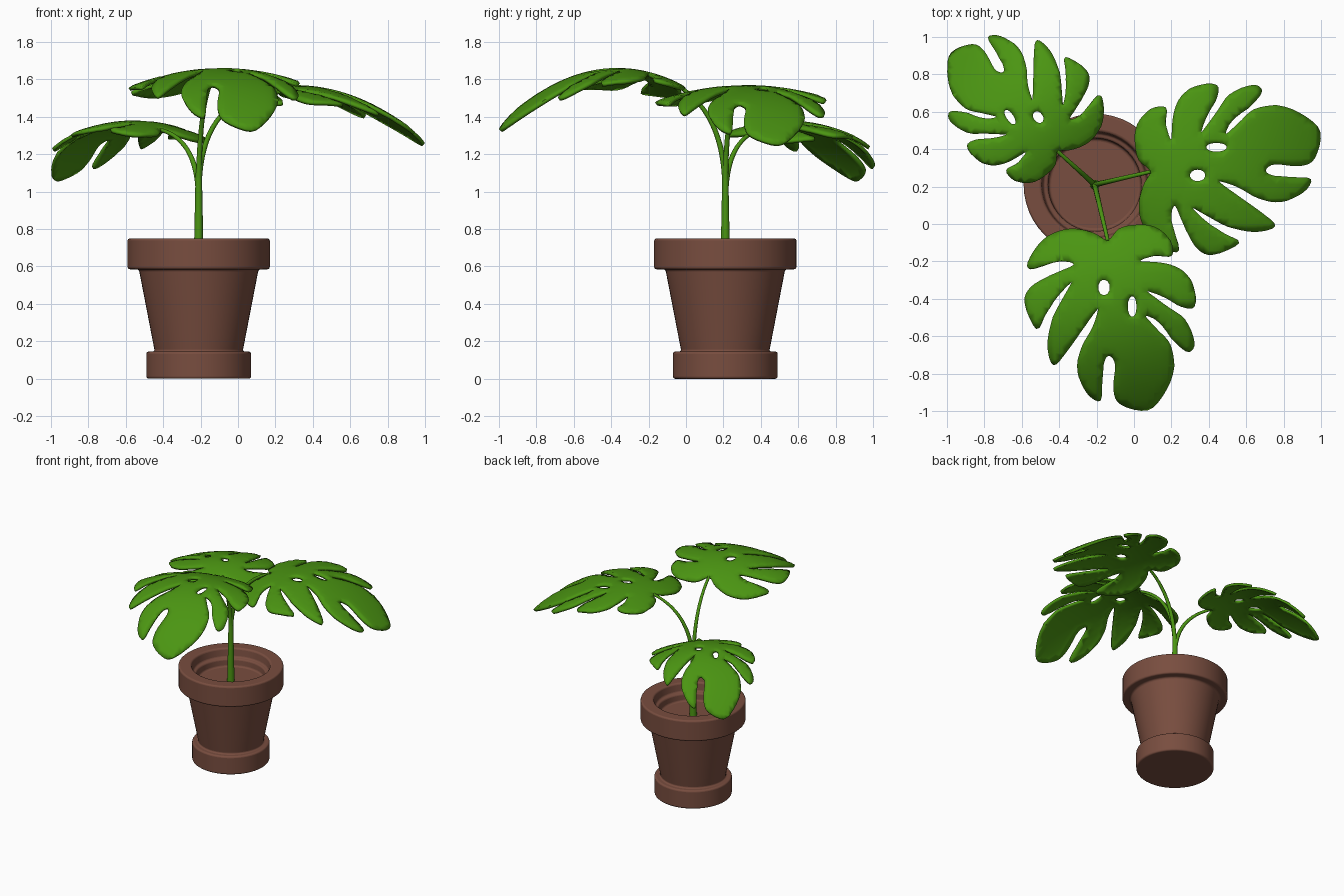
import bpy, bmesh, math
from mathutils import Vector, Matrix
from mathutils.geometry import delaunay_2d_cdt

cube = bpy.data.objects.get("Cube")
if cube:
    bpy.data.objects.remove(cube, do_unlink=True)


def make_material(name, rgb):
    mat = bpy.data.materials.new(name)
    mat.use_nodes = True
    mat.diffuse_color = (*rgb, 1)
    mat.node_tree.nodes["Principled BSDF"].inputs["Base Color"].default_value = (*rgb, 1)
    return mat


terracotta = make_material("terracotta brown", (0.19, 0.075, 0.05))
leaf_green = make_material("leaf green", (0.07, 0.30, 0.006))
CENTRE = Vector((-0.21, 0.21, 0))


def add_object(name, data, mat):
    obj = bpy.data.objects.new(name, data)
    bpy.context.collection.objects.link(obj)
    data.materials.append(mat)
    return obj


def smooth(obj, angle):
    bpy.ops.object.select_all(action="DESELECT")
    obj.select_set(True)
    bpy.context.view_layer.objects.active = obj
    bpy.ops.object.shade_smooth_by_angle(angle=math.radians(angle))


# Pot: one lathed profile with foot, tapered body, heavy rim and filled inside
profile = [(0, 0), (0.28, 0), (0.28, 0.145), (0.235, 0.145), (0.32, 0.585),
           (0.38, 0.585), (0.38, 0.75), (0.285, 0.75), (0.275, 0.68),
           (0.25, 0.68), (0.245, 0.62), (0, 0.62)]
bm = bmesh.new()
verts = [bm.verts.new((r, 0, z)) for r, z in profile]
edges = [bm.edges.new(pair) for pair in zip(verts, verts[1:])]
bmesh.ops.spin(bm, geom=verts + edges, cent=(0, 0, 0), axis=(0, 0, 1),
               angle=math.tau, steps=48, use_duplicate=False)
bmesh.ops.remove_doubles(bm, verts=bm.verts, dist=0.0005)
bmesh.ops.recalc_face_normals(bm, faces=bm.faces)
mesh = bpy.data.meshes.new("pot")
bm.to_mesh(mesh)
bm.free()
pot = add_object("pot", mesh, terracotta)
pot.location = CENTRE
smooth(pot, 40)
bevel = pot.modifiers.new("rounded edges", "BEVEL")
bevel.width = 0.03
bevel.segments = 4
bevel.limit_method = "ANGLE"
bevel.angle_limit = math.radians(35)

# Split leaf outline in hundredths, lobe by lobe, with the stalk at the origin
LOBES = [
    [(0, 0), (-8, 4), (-20, 6), (-32, 2), (-40, -7), (-42, -15), (-26, -11), (-18, -13)],
    [(-31, -19), (-41, -25), (-44, -33), (-38, -47), (-33, -39), (-27, -30), (-19, -22)],
    [(-25, -33), (-29, -41), (-32, -55), (-29, -66), (-22, -59), (-12, -45), (-5, -36)],
    [(-8, -46), (-14, -57), (-16, -69), (-11, -81), (-4, -85), (-3, -74), (-2, -64), (1, -61)],
    [(4, -66), (3, -79), (7, -87), (21, -90), (30, -81), (35, -68), (33, -55), (26, -47), (20, -40)],
    [(27, -43), (36, -54), (43, -59), (46, -54), (41, -42), (30, -34), (21, -27)],
    [(30, -30), (39, -35), (46, -35), (45, -23), (38, -15), (28, -12), (17, -11)],
    [(25, -8), (34, -8), (33, 0), (25, 7), (14, 8), (6, 6)],
]


def smooth_loop(points, steps=4):
    """Closed Catmull-Rom curve through the points."""
    loop, n = [], len(points)
    for i in range(n):
        a, b, c, d = (points[(i + k) % n] for k in (-1, 0, 1, 2))
        for s in range(steps):
            t = s / steps
            loop.append(b + 0.5 * t * (c - a + t * (2 * a - 5 * b + 4 * c - d
                                                    + t * (3 * (b - c) + d - a))))
    return loop


def ellipse(x, y, rx, ry, n=14):
    return [Vector((x + rx * math.cos(math.tau * i / n), y + ry * math.sin(math.tau * i / n)))
            for i in range(n)]


def inside(p, loop):
    hit = False
    for a, b in zip(loop, loop[1:] + loop[:1]):
        if (a.y > p.y) != (b.y > p.y) and p.x < a.x + (p.y - a.y) * (b.x - a.x) / (b.y - a.y):
            hit = not hit
    return hit


outline = smooth_loop([Vector(p) / 100 for lobe in LOBES for p in lobe])
holes = [ellipse(-0.02, -0.25, 0.033, 0.042), ellipse(0.13, -0.35, 0.025, 0.058)]


def in_leaf(p):
    return inside(p, outline) and not any(inside(p, h) for h in holes)


# Flat leaf triangulation shared by all leaves
points, rim_edges = [], []
for loop in [outline] + holes:
    first, n = len(points), len(loop)
    points += loop
    rim_edges += [(first + i, first + (i + 1) % n) for i in range(n)]
rim = list(points)
STEP = 0.035
for i in range(-14, 15):
    for j in range(-27, 4):
        p = Vector((i * STEP, j * STEP))
        if in_leaf(p) and min((p - q).length for q in rim) > 0.014:
            points.append(p)
flat_verts, _, flat_faces = delaunay_2d_cdt(points, rim_edges, [], 0, 1e-5)[:3]
flat_faces = [f for f in flat_faces
              if in_leaf(sum((flat_verts[i] for i in f), Vector((0, 0))) / len(f))]

MIDRIB = Vector((0.19, -0.98)).normalized()


def make_leaf(name, base, turn, size, rise, droop, fold):
    """Turn the flat leaf about its stalk and arch it along and across the midrib."""
    bm = bmesh.new()
    verts = []
    for p in flat_verts:
        p = p * size
        u = p.dot(MIDRIB)
        v = p.x * MIDRIB.y - p.y * MIDRIB.x
        verts.append(bm.verts.new((p.x, p.y, rise * u - droop * u * u - fold * v * v)))
    for f in flat_faces:
        bm.faces.new([verts[i] for i in f])
    bmesh.ops.delete(bm, geom=[v for v in bm.verts if not v.link_faces], context="VERTS")
    for v in bm.verts:
        if v.is_boundary:
            v.co.z -= 0.006
    bm.transform(Matrix.Translation(base) @ Matrix.Rotation(math.radians(turn), 4, "Z"))
    mesh = bpy.data.meshes.new(name)
    bm.to_mesh(mesh)
    bm.free()
    leaf = add_object(name, mesh, leaf_green)
    smooth(leaf, 60)
    solid = leaf.modifiers.new("thickness", "SOLIDIFY")
    solid.thickness = 0.018
    solid.offset = 0


def make_stem(name, start, bend, end, r0, r1):
    """Tapered tube that climbs to the bend and arcs over to the end."""
    curve = bpy.data.curves.new(name, "CURVE")
    curve.dimensions = "3D"
    curve.bevel_depth = 1
    curve.bevel_resolution = 3
    curve.use_fill_caps = True
    spline = curve.splines.new("POLY")
    n = 16
    spline.points.add(n)
    for i, point in enumerate(spline.points):
        t = i / n
        pos = start * (1 - t) ** 2 + bend * 2 * t * (1 - t) + end * t * t
        point.co = (*pos, 1)
        point.radius = r0 + (r1 - r0) * t
    spline.use_smooth = True
    add_object(name, curve, leaf_green)


def above(z):
    return CENTRE + Vector((0, 0, z))


# Leaves with their stalks: base, turn, size, rise, droop, fold, fork and bend heights
PLANTS = {
    "front": ((-0.14, -0.09, 1.59), 0, 1, 0.44, 0.78, 0.4, 1.0, 1.45),
    "left": ((0.09, 0.28, 1.53), 90, 1, 0.275, 0.62, 0.35, 1.0, 1.42),
    "back_right": ((-0.41, 0.39, 1.33), -146, 0.83, 0.405, 0.98, 0.45, 0.95, 1.27),
}
for side, (base, turn, size, rise, droop, fold, fork, bend) in PLANTS.items():
    base = Vector(base)
    make_leaf(side + "_leaf", base, turn, size, rise, droop, fold)
    make_stem(side + "_stalk", above(fork), above(bend), base, 0.016, 0.01)

# Main stem
make_stem("main_stem", above(0.6), above(0.85), above(1.1), 0.027, 0.017)
